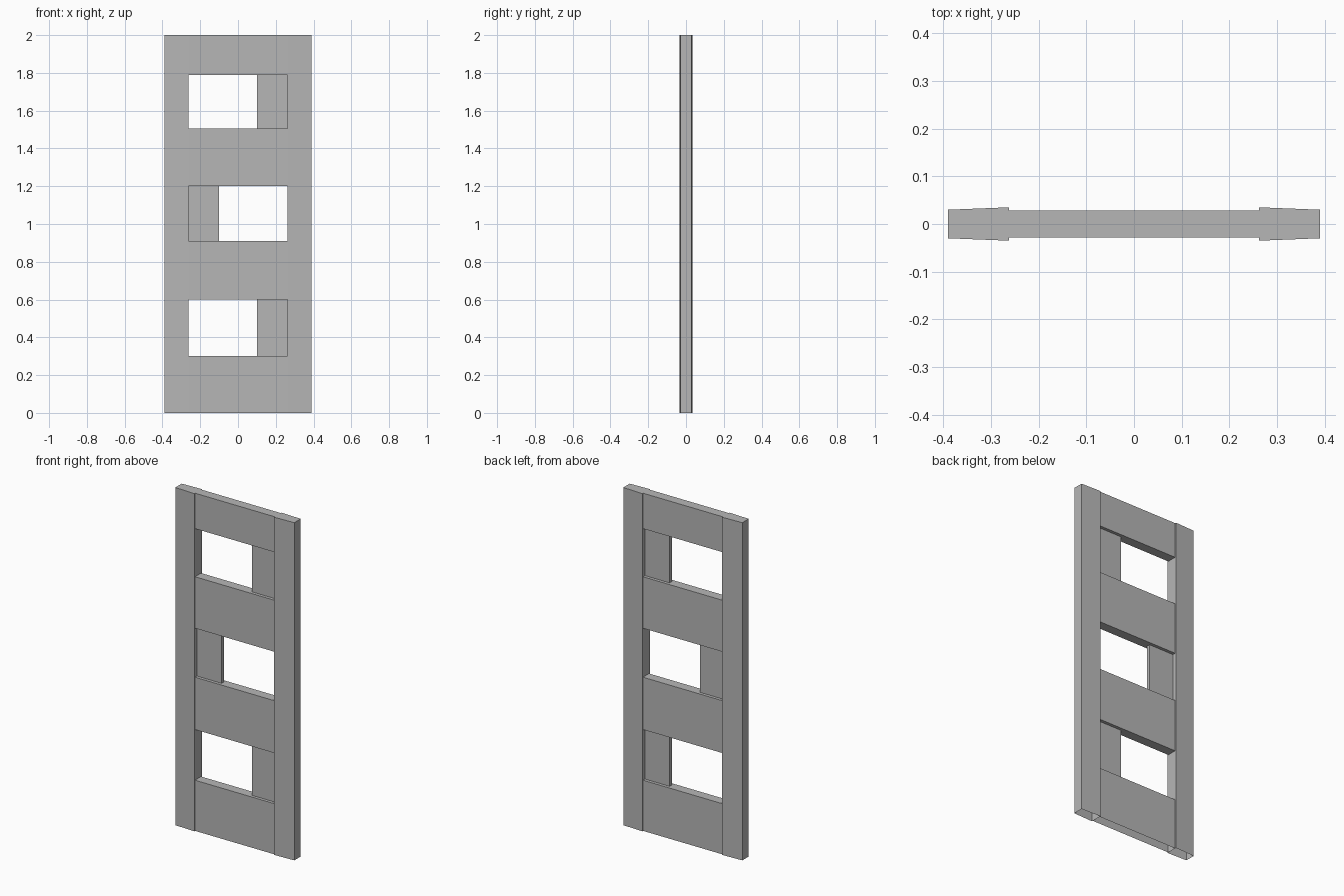
import bpy
import bmesh

cube = bpy.data.objects.get("Cube")
if cube:
    bpy.data.objects.remove(cube, do_unlink=True)

grey = bpy.data.materials.new("plain_grey")
grey.use_nodes = True
COLOUR = (0.47, 0.47, 0.47, 1)
grey.diffuse_color = COLOUR
bsdf = next(n for n in grey.node_tree.nodes if n.type == 'BSDF_PRINCIPLED')
bsdf.inputs["Base Color"].default_value = COLOUR

OUTER, INNER = 0.39, 0.262      # stile edges
RAIL_Y, PANEL_Y = 0.0285, 0.01  # half thicknesses
HEIGHT = 2.0


def prism(name, outline, z0, z1, open_bottom=False):
    """Extrude a plan outline upwards from z0 to z1."""
    bm = bmesh.new()
    base = bm.faces.new([bm.verts.new((x, y, z0)) for x, y in outline])
    top = bmesh.ops.extrude_face_region(bm, geom=[base], use_keep_orig=True)
    verts = [v for v in top["geom"] if isinstance(v, bmesh.types.BMVert)]
    bmesh.ops.translate(bm, verts=verts, vec=(0, 0, z1 - z0))
    bmesh.ops.recalc_face_normals(bm, faces=bm.faces)
    if open_bottom:
        floor = [f for f in bm.faces if f.normal.z < -0.9]
        bmesh.ops.delete(bm, geom=floor, context='FACES_ONLY')
    mesh = bpy.data.meshes.new(name)
    bm.to_mesh(mesh)
    bm.free()
    mesh.materials.append(grey)
    obj = bpy.data.objects.new(name, mesh)
    bpy.context.collection.objects.link(obj)
    return obj


def slab(name, x0, x1, half_y, z0, z1, open_bottom=False):
    outline = [(x0, -half_y), (x1, -half_y), (x1, half_y), (x0, half_y)]
    return prism(name, outline, z0, z1, open_bottom)


# Tapered upright stiles, thickest at the inner edge, hollow underneath
for side, name in ((1, "left_stile"), (-1, "right_stile")):
    outline = [(side * INNER, -0.035), (side * OUTER, -0.03),
               (side * OUTER, 0.03), (side * INNER, 0.035)]
    prism(name, outline, 0, HEIGHT, True)

# Cross rails
rails = {"bottom_rail": (0, 0.30), "lower_rail": (0.60, 0.91),
         "upper_rail": (1.20, 1.505), "top_rail": (1.79, HEIGHT)}
for name, (z0, z1) in rails.items():
    slab(name, -INNER, INNER, RAIL_Y, z0, z1, z0 == 0)

# Thin infill panels, alternating sides of the openings
openings = (("lower_panel", 1, 0.30, 0.60), ("middle_panel", -1, 0.91, 1.20),
            ("upper_panel", 1, 1.505, 1.79))
for name, side, z0, z1 in openings:
    x0, x1 = sorted((side * 0.1, side * INNER))
    slab(name, x0, x1, PANEL_Y, z0, z1)
